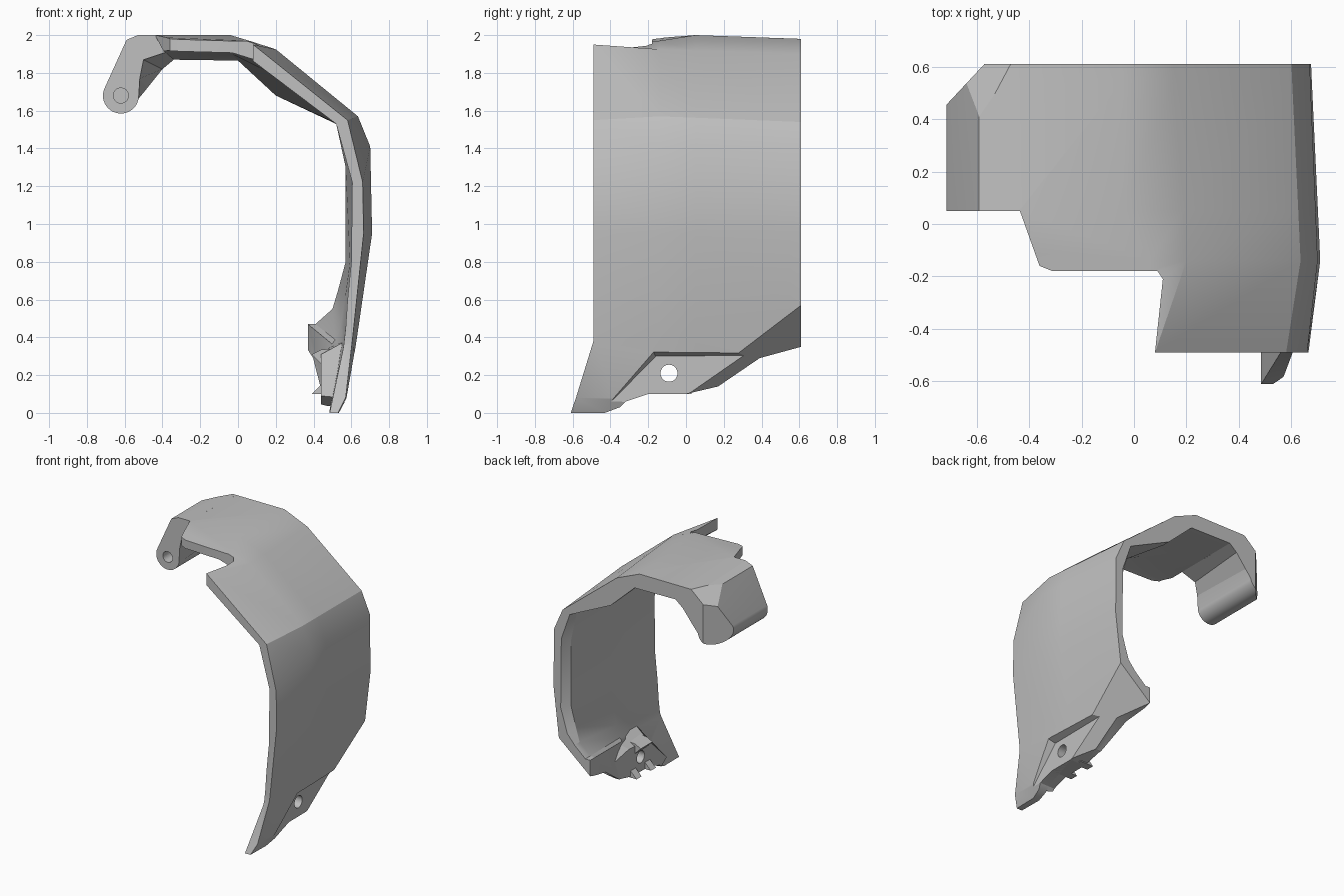
import bpy, bmesh, math
from mathutils import Vector

if "Cube" in bpy.data.objects:
    bpy.data.objects.remove(bpy.data.objects["Cube"], do_unlink=True)

grey = bpy.data.materials.new("plain grey")
grey.use_nodes = True
grey.diffuse_color = (0.53, 0.53, 0.53, 1)
grey.node_tree.nodes["Principled BSDF"].inputs["Base Color"].default_value = (0.53, 0.53, 0.53, 1)


def loft(name, rings, planes=(), lean=0):
    """Closed solid through equal-length rings; each plane (point, normal) trims its positive side.
    lean pushes the foot of the first ring forwards."""
    bm = bmesh.new()
    rows = [[bm.verts.new(p) for p in ring] for ring in rings]
    n = len(rows[0])
    for a, b in zip(rows, rows[1:]):
        for i in range(n):
            j = (i + 1) % n
            bm.faces.new((a[i], a[j], b[j], b[i]))
    caps = [bm.faces.new(rows[0][::-1]), bm.faces.new(rows[-1])]
    bm.normal_update()
    bmesh.ops.triangulate(bm, faces=caps)
    for v in rows[0]:
        v.co.y -= lean * max(0, .35 - v.co.z)
    for point, normal in planes:
        geom = bm.verts[:] + bm.edges[:] + bm.faces[:]
        cut = bmesh.ops.bisect_plane(bm, geom=geom, plane_co=point, plane_no=normal, clear_outer=True)
        rim = [e for e in cut["geom_cut"] if isinstance(e, bmesh.types.BMEdge)]
        bmesh.ops.triangle_fill(bm, edges=rim, use_beauty=True)
    bmesh.ops.recalc_face_normals(bm, faces=bm.faces)
    mesh = bpy.data.meshes.new(name)
    bm.to_mesh(mesh)
    bm.free()
    mesh.materials.append(grey)
    obj = bpy.data.objects.new(name, mesh)
    bpy.context.collection.objects.link(obj)
    return obj


def prism(name, outline, axis, lo, hi, end=None, planes=()):
    """Extrude a 2D outline along the x, y or z axis, tapering to the end outline if given."""
    def place(p, d):
        q = list(p)
        q.insert(axis, d)
        return q
    return loft(name, [[place(p, lo) for p in outline], [place(p, hi) for p in end or outline]], planes)


def circle(cx, cy, r, n=32):
    return [(cx + r * math.cos(math.tau * i / n), cy + r * math.sin(math.tau * i / n)) for i in range(n)]


def carve(obj, cutters):
    for c in cutters:
        mod = obj.modifiers.new("cut", "BOOLEAN")
        mod.operation, mod.solver, mod.object = "DIFFERENCE", "EXACT", c
        bpy.context.view_layer.objects.active = obj
        bpy.ops.object.modifier_apply(modifier=mod.name)


def smooth(obj, angle):
    bpy.ops.object.select_all(action="DESELECT")
    obj.select_set(True)
    bpy.context.view_layer.objects.active = obj
    bpy.ops.object.shade_smooth_by_angle(angle=math.radians(angle))


def blend(a, b, t):
    return [tuple(p + (q - p) * t for p, q in zip(u, v)) for u, v in zip(a, b)]


def ring(y, outline):
    return [(x, y, z) for x, z in outline]


# Curved panel: outer and inner outlines in x, z at the front, crown and back
front_out = [(-.44, 1.95), (-.04, 1.95), (.08, 1.95), (.58, 1.55), (.66, 1.22), (.665, .95),
             (.605, .38), (.57, .08), (.53, 0)]
front_in = [(-.40, 1.88), (-.04, 1.88), (.07, 1.87), (.52, 1.53), (.605, 1.22), (.60, .8),
            (.58, .6), (.57, .45), (.56, .36), (.555, .33), (.485, 0)]
crown_out = [(-.44, 1.985), (.06, 1.97), (.2, 1.925), (.635, 1.57), (.7, 1.41), (.71, .95),
             (.63, .4), (.58, .08), (.54, 0)]
crown_in = [(-.40, 1.92), (-.04, 1.91), (.12, 1.86), (.55, 1.52), (.61, 1.25), (.60, .8),
            (.58, .6), (.56, .45), (.55, .36), (.54, .33), (.48, 0)]
back_out = [(-.44, 1.98), (-.04, 1.98), (.15, 1.90), (.60, 1.54), (.67, 1.38), (.675, .95),
            (.63, .57), (.58, .2), (.53, 0)]
rib_in = [(-.34, 1.87), (.0, 1.865), (.2, 1.68), (.52, 1.53), (.57, 1.3), (.57, .8),
          (.53, .65), (.50, .55), (.41, .47), (.37, .47), (.37, 0)]
back_in = rib_in[:3] + [(.54, 1.52), (.61, 1.32), (.615, .8), (.56, .62)] + rib_in[7:]
mid_out = blend(crown_out, back_out, .25)
mid_in = blend(crown_in, rib_in, .25)
mid_out[:2] = [(-.44, 2), (-.04, 2)]

corner = Vector((.63, .61, .57))
down = (Vector((.575, 0, .1)) - corner).cross(Vector((.37, .61, .35)) - corner)
if down.z > 0:
    down.negate()
chamfer = [(corner, down)]
panel = loft("curved_panel", [
    ring(-.49, front_out + front_in[::-1]),
    ring(-.14, crown_out + crown_in[::-1]),
    ring(.05, mid_out + mid_in[::-1]),
    ring(.55, blend(mid_out, back_out, .9) + rib_in[::-1]),
    ring(.61, back_out + back_in[::-1])], chamfer, lean=.343)

# Cutters: stepped top edge, ragged lower edge, tapered recess and bolt hole
top_step = prism("top_step_cutter", [(-1, -.8), (.06, -.8), (.08, -.49), (.11, -.21), (.09, -.18),
                                     (-.31, -.18), (-.36, -.16), (-.435, .05), (-1, .05)], 2, 1, 2.3)
lower_edge = prism("lower_edge_cutter", [(-.43, -.1), (-.43, 0), (-.35, .03), (-.32, .06), (-.2, .1),
                                         (0, .1), (.17, .14), (.39, .29), (.61, .35), (.8, .35),
                                         (.8, -.1)], 0, 0, 1)
recess = prism("recess_cutter", [(-.40, .055), (-.16, .30), (.36, .305), (.36, -.02), (-.35, -.02)], 0, .565, .65,
               [(-.45, .05), (-.18, .335), (.36, .335), (.36, -.02), (-.35, -.02)])
bolt_hole = prism("bolt_hole_cutter", circle(-.09, .21, .045), 0, .3, .9)
carve(panel, [top_step, lower_edge, recess, bolt_hole])
smooth(panel, 25)

# Raised pad around the bolt hole on the inside, with small teeth
pad = prism("inner_pad", [(-.40, .09), (-.17, .31), (.05, .32), (.36, .26), (.36, .02), (-.3, .02)], 0, .44, .55,
            [(-.45, .08), (-.2, .37), (.1, .38), (.42, .34), (.42, .02), (-.3, .02)], chamfer)
carve(pad, [lower_edge, bolt_hole])
tooth = [(.5, .17), (.44, .15), (.39, .1), (.5, .1)]
for side, y in (("front", -.2), ("rear", -.03)):
    prism(side + "_tooth", tooth, 1, y, y + .06)
prism("upper_tooth", [(.5, .34), (.44, .335), (.39, .31), (.44, .26), (.5, .26)], 1, -.16, -.02)

# Hook with a round barrel, chamfered at its back corner
barrel = (-.62, 1.68)
arc = [(barrel[0] + .095 * math.cos(math.radians(a)), barrel[1] + .095 * math.sin(math.radians(a)))
       for a in range(160, 351, 5)]
hook_front = [mid_out[0], (-.53, 2), (-.59, 1.975)] + arc + [(-.52, 1.77), (-.50, 1.87), mid_in[0]]
hook_back = [back_out[0], (-.53, 1.98), (-.59, 1.975)] + arc + [(-.48, 1.72), (-.40, 1.82), back_in[0]]
ridge = Vector((-.59, .41, 1.975))
slope = (Vector((-.47, .61, 1.98)) - ridge).cross(Vector((-.64, .53, 1.87)) - ridge)
if slope.z < 0:
    slope.negate()
hook = loft("hook", [ring(.05, hook_front), ring(.61, hook_back)],
            [(Vector((-.71, .46, 0)), Vector((-.15, .14, 0))), (ridge, slope)])
pin_hole = prism("pin_hole_cutter", circle(*barrel, .04), 1, -.1, .45)
carve(hook, [pin_hole])
smooth(hook, 9)

for c in (top_step, lower_edge, recess, bolt_hole, pin_hole):
    bpy.data.objects.remove(c, do_unlink=True)
